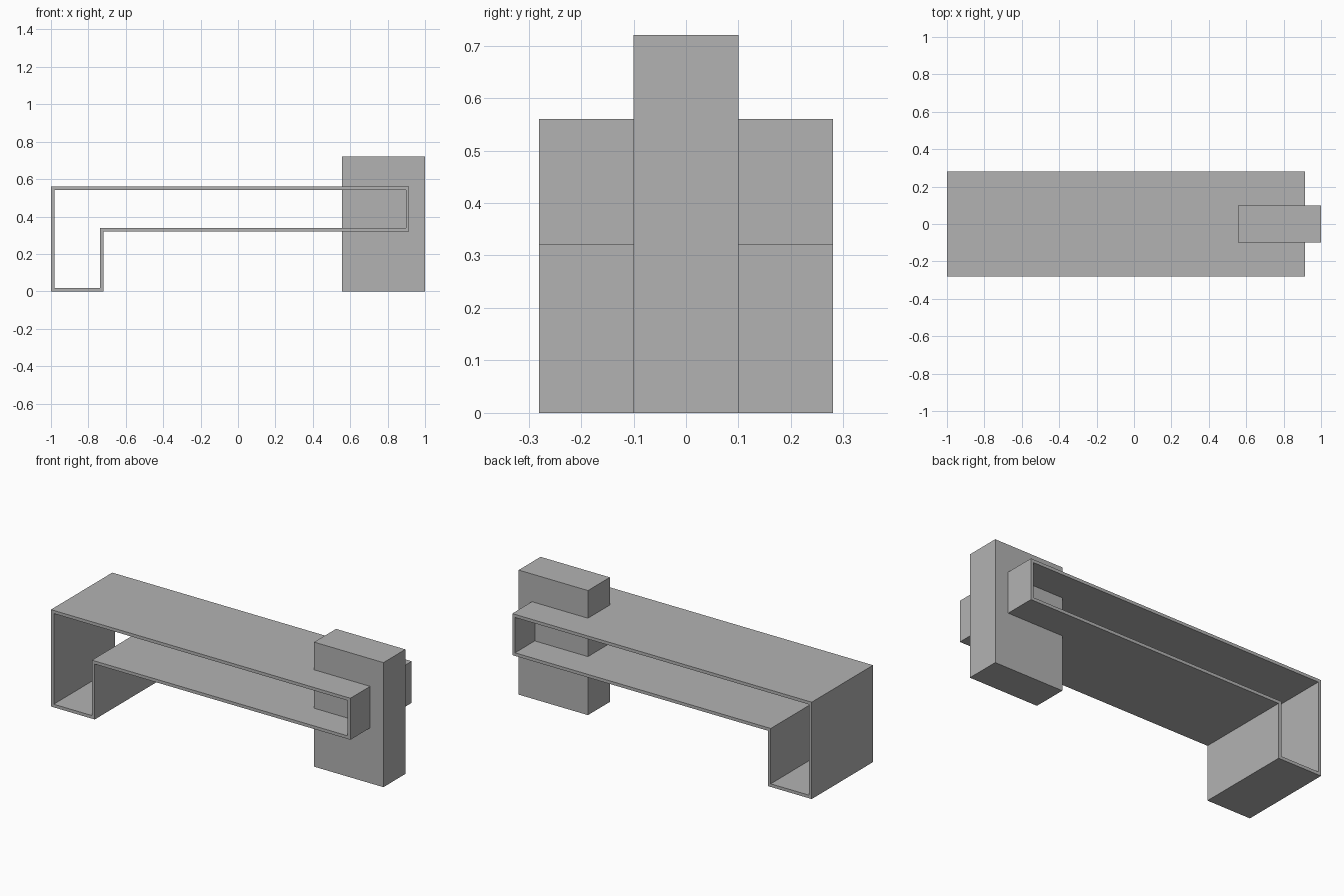
import bpy
import bmesh

cube = bpy.data.objects.get("Cube")
if cube:
    bpy.data.objects.remove(cube, do_unlink=True)

grey = bpy.data.materials.new("plain grey")
grey.use_nodes = True
colour = (0.45, 0.45, 0.45, 1)
grey.diffuse_color = colour
grey.node_tree.nodes["Principled BSDF"].inputs["Base Color"].default_value = colour


def finish(name, bm):
    bmesh.ops.recalc_face_normals(bm, faces=bm.faces)
    mesh = bpy.data.meshes.new(name)
    bm.to_mesh(mesh)
    bm.free()
    mesh.materials.append(grey)
    obj = bpy.data.objects.new(name, mesh)
    bpy.context.collection.objects.link(obj)
    return obj


def folded_frame(name, x0, x_leg, x1, z_beam, z1, half_depth, wall):
    """Closed L-shaped strip, open at the front and back."""
    def outline(t):
        return [(x0 + t, t), (x_leg - t, t), (x_leg - t, z_beam + t),
                (x1 - t, z_beam + t), (x1 - t, z1 - t), (x0 + t, z1 - t)]

    bm = bmesh.new()
    rings = [[bm.verts.new((x, y, z)) for x, z in outline(t)]
             for t, y in ((0, -half_depth), (0, half_depth),
                          (wall, half_depth), (wall, -half_depth))]
    # Outer skin, back rim, inner skin, front rim
    for i, ring in enumerate(rings):
        following = rings[(i + 1) % len(rings)]
        for j in range(len(ring)):
            k = (j + 1) % len(ring)
            bm.faces.new((ring[j], ring[k], following[k], following[j]))
    return finish(name, bm)


def box(name, low, high):
    bm = bmesh.new()
    bmesh.ops.create_cube(bm, size=1)
    for v in bm.verts:
        v.co = [(a + b) / 2 + c * (b - a) for a, b, c in zip(low, high, v.co)]
    return finish(name, bm)


# Hollow bench strip with a leg at its right end
folded_frame("bench_frame", -1, -0.72, 0.915, 0.32, 0.56, 0.28, 0.018)

# Solid upright that carries the other end
box("support_block", (0.557, -0.1, 0), (1, 0.1, 0.72))
